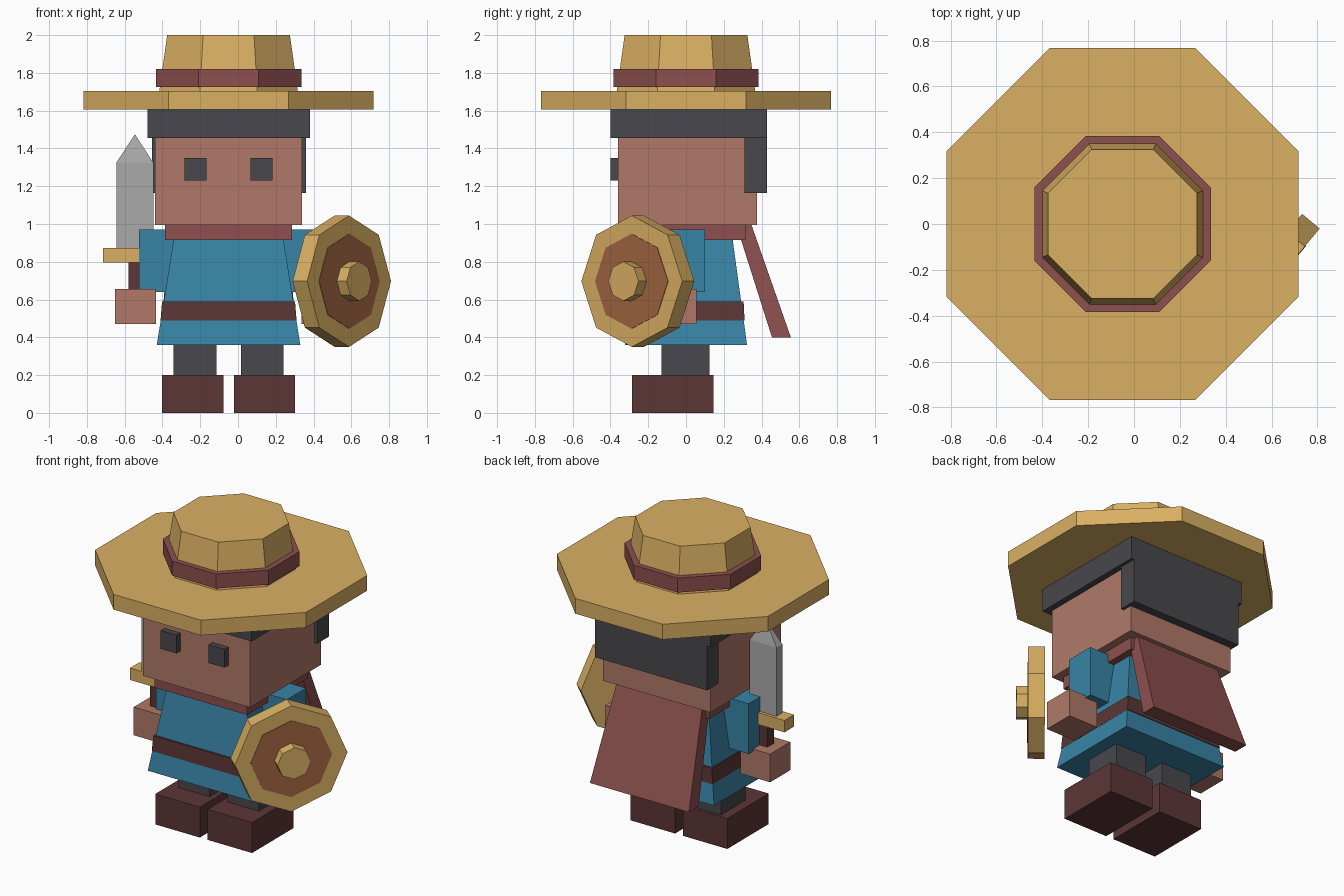
import bpy, bmesh, math
from mathutils import Matrix, Vector

if "Cube" in bpy.data.objects:
    bpy.data.objects.remove(bpy.data.objects["Cube"])

MID = -0.05  # body centre line in x


def make_material(name, rgb):
    lin = [((c / 255 + 0.055) / 1.055) ** 2.4 for c in rgb] + [1.0]
    mat = bpy.data.materials.new(name)
    mat.use_nodes = True
    mat.diffuse_color = lin
    bsdf = next(n for n in mat.node_tree.nodes if n.type == "BSDF_PRINCIPLED")
    bsdf.inputs["Base Color"].default_value = lin
    bsdf.inputs["Roughness"].default_value = 0.9
    return mat


straw = make_material("straw", (218, 176, 99))
skin = make_material("skin", (176, 121, 104))
blue = make_material("blue_cloth", (56, 132, 166))
dark = make_material("charcoal", (72, 72, 77))
red = make_material("dull_red", (140, 80, 78))
maroon = make_material("maroon_leather", (92, 54, 54))
steel = make_material("steel", (170, 170, 170))
wood = make_material("wood", (162, 102, 65))


def frustum(name, mat, sides, z, bottom, top, at=(MID, 0), at_top=None, matrix=None):
    """Prism with flats on the axes; bottom and top are half sizes in x and y."""
    bm = bmesh.new()
    rings = []
    for height, half, centre in ((z[0], bottom, at), (z[1], top, at_top or at)):
        ring = []
        for i in range(sides):
            a = (i + 0.5) * math.tau / sides
            r = 1 / math.cos(math.pi / sides)
            ring.append(bm.verts.new((centre[0] + half[0] * r * math.cos(a),
                                      centre[1] + half[1] * r * math.sin(a), height)))
        rings.append(ring)
    bm.faces.new(rings[0][::-1])
    bm.faces.new(rings[1])
    for i in range(sides):
        j = (i + 1) % sides
        bm.faces.new((rings[0][i], rings[0][j], rings[1][j], rings[1][i]))
    if top == (0, 0):
        bmesh.ops.remove_doubles(bm, verts=bm.verts, dist=1e-5)
    if matrix:
        bm.transform(matrix)
    mesh = bpy.data.meshes.new(name)
    bm.to_mesh(mesh)
    bm.free()
    mesh.materials.append(mat)
    obj = bpy.data.objects.new(name, mesh)
    bpy.context.collection.objects.link(obj)
    return obj


def box(name, mat, x, y, z):
    half = ((x[1] - x[0]) / 2, (y[1] - y[0]) / 2)
    return frustum(name, mat, 4, z, half, half, (sum(x) / 2, sum(y) / 2))


# Hat
frustum("hat_brim", straw, 8, (1.605, 1.705), (0.767, 0.767), (0.767, 0.767))
frustum("hat_crown", straw, 8, (1.70, 2.0), (0.367, 0.367), (0.325, 0.325))
frustum("hat_band", red, 8, (1.725, 1.82), (0.385, 0.385), (0.385, 0.385))

# Head and hair
box("head", skin, (-0.44, 0.34), (-0.36, 0.375), (0.995, 1.47))
box("hair_cap", dark, (-0.48, 0.38), (-0.40, 0.43), (1.455, 1.606))
box("hair_back", dark, (-0.455, 0.36), (0.31, 0.43), (1.165, 1.46))

# Clothes
box("scarf", red, (-0.387, 0.287), (-0.315, 0.315), (0.915, 0.998))
frustum("tunic", blue, 4, (0.36, 0.97), (0.38, 0.323), (0.282, 0.24))
frustum("belt", maroon, 4, (0.49, 0.59), (0.36, 0.31), (0.352, 0.305))
frustum("cape", red, 4, (0.40, 1.0), (0.36, 0.05), (0.31, 0.04),
        (MID, 0.505), (MID, 0.305))

# Paired parts, mirrored about the centre line
for side, s in (("left", 1), ("right", -1)):
    def pair(part, mat, inner, outer, y, z):
        box(f"{side}_{part}", mat, sorted((MID + s * inner, MID + s * outer)), y, z)

    pair("eye", dark, 0.117, 0.232, (-0.40, -0.35), (1.23, 1.35))
    pair("arm", blue, 0.26, 0.475, (-0.10, 0.10), (0.64, 0.97))
    pair("hand", skin, 0.385, 0.60, (-0.155, 0.055), (0.47, 0.655))
    pair("leg", dark, 0.065, 0.292, (-0.13, 0.125), (0.19, 0.37))
    pair("boot", maroon, 0.028, 0.352, (-0.285, 0.145), (0.0, 0.20))

# Sword in the right hand
GRIP = (-0.546, -0.05)
frustum("sword_handle", maroon, 4, (0.64, 0.80), (0.035, 0.035), (0.035, 0.035), GRIP)
frustum("sword_guard", straw, 4, (0.795, 0.873), (0.17, 0.05), (0.17, 0.05), GRIP)
frustum("sword_blade", steel, 4, (0.87, 1.325), (0.098, 0.03), (0.098, 0.03), GRIP)
frustum("sword_tip", steel, 4, (1.325, 1.475), (0.098, 0.03), (0, 0), GRIP)

# Shield on the left hand, turned outward with a corner at the top
facing = Vector((0.77, -0.64, 0))
place = (Matrix.Translation((0.588, -0.287, 0.697))
         @ facing.to_track_quat("Z", "Y").to_matrix().to_4x4()
         @ Matrix.Rotation(math.pi / 8, 4, "Z"))
for name, mat, z, a in (("shield_rim", straw, (-0.10, 0), 0.321),
                        ("shield_panel", wood, (-0.01, 0.003), 0.232),
                        ("shield_boss", straw, (-0.01, 0.07), 0.096)):
    frustum(name, mat, 8, z, (a, a), (a, a), (0, 0), matrix=place)
